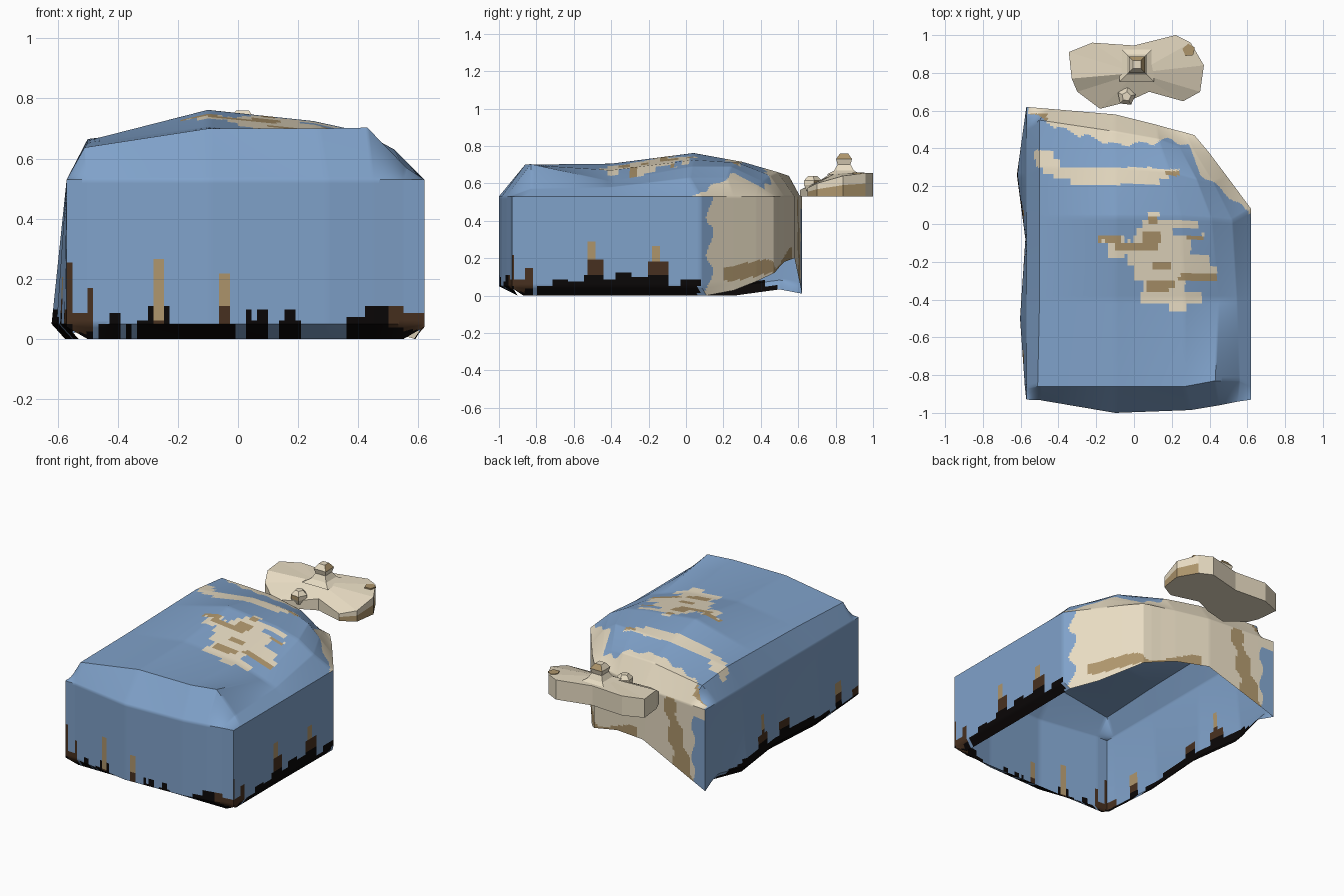
import bpy, bmesh, math
from mathutils import Vector as V

if "Cube" in bpy.data.objects:
    bpy.data.objects.remove(bpy.data.objects["Cube"])

def material(name, rgb):
    m = bpy.data.materials.new(name)
    m.diffuse_color = (*rgb, 1)
    m.use_nodes = True
    m.node_tree.nodes["Principled BSDF"].inputs["Base Color"].default_value = m.diffuse_color
    return m

MATS = [material("blue_paint", (.215, .36, .59)), material("cream", (.80, .71, .54)),
        material("tan", (.42, .30, .148)), material("dark_brown", (.064, .03, .014)),
        material("soot_black", (.003, .002, .002))]
BLUE, CREAM, TAN, BROWN, BLACK = range(5)

def finish(bm, name, smooth=False):
    me = bpy.data.meshes.new(name)
    bm.to_mesh(me)
    bm.free()
    for m in MATS:
        me.materials.append(m)
    ob = bpy.data.objects.new(name, me)
    bpy.context.collection.objects.link(ob)
    if smooth:
        bpy.ops.object.select_all(action='DESELECT')
        ob.select_set(True)
        bpy.context.view_layer.objects.active = ob
        bpy.ops.object.shade_smooth_by_angle(angle=math.radians(40))
    return ob

def interp(x, pts):
    if x <= pts[0][0]:
        return pts[0][1]
    for (a, p), (b, q) in zip(pts, pts[1:]):
        if x <= b:
            return p + (q - p) * (x - a) / (b - a)
    return pts[-1][1]

# --- control net of the draped shell: rim outline plus raised interior ---
FRONT = [(-.57, -.93), (-.5, -.932), (-.1, -1), (.3, -.985), (.45, -.96), (.55, -.94), (.62, -.93)]
BACK = [(-.57, .62), (-.45, .61), (-.1, .58), (.12, .525), (.21, .5), (.27, .485), (.32, .47)]
LEFT_Y = [-.87, -.5, -.08, .26, .5]
RIGHT = [(.62, -.86), (.62, -.4), (.62, .08), (.49, .255), (.40, .375)]
INNER = [
    [(-.51, -.86, .637), (-.1, -.86, .70), (.27, -.86, .70), (.43, -.83, .703), (.56, -.83, .57)],
    [(-.50, -.4, .65), (-.1, -.4, .705), (.27, -.4, .67), (.45, -.4, .61), (.545, -.4, .58)],
    [(-.50, .04, .66), (-.1, .04, .762), (.25, .04, .725), (.41, .03, .69), (.52, .02, .63)],
    [(-.50, .3, .665), (-.1, .3, .715), (.19, .28, .71), (.33, .24, .69), (.42, .22, .63)],
    [(-.50, .55, .64), (-.1, .49, .66), (.13, .45, .64), (.24, .41, .61), (.32, .385, .58)]]
RIM = .53
net = [[V((x, y, RIM)) for x, y in FRONT]]
for ly, row, r in zip(LEFT_Y, INNER, RIGHT):
    net.append([V((-.57, ly, RIM))] + [V(p) for p in row] + [V((*r, RIM))])
net.append([V((x, y, RIM)) for x, y in BACK])

# --- painted patches on the top: (y0, y1, x0, x1) ---
CREAM_SPANS = [(.34, .39, -.53, -.42), (.30, .34, -.52, -.39), (.27, .30, -.48, .10), (.255, .29, .0, .24),
               (.24, .27, -.43, .19), (.21, .24, -.34, .14), (.02, .06, .07, .13), (-.03, .02, .05, .34),
               (-.06, -.03, .02, .2), (-.10, -.055, -.2, -.05), (-.09, -.055, 0, .37), (-.17, -.09, -.13, .30),
               (-.22, -.17, -.03, .40), (-.3, -.22, 0, .44), (-.36, -.3, .05, .27), (-.42, -.36, .04, .36),
               (-.46, -.42, .18, .28)]
TAN_SPANS = [(.255, .28, .17, .24), (0, .04, .07, .12), (-.09, -.055, -.19, -.06), (-.14, -.1, -.1, .12),
             (-.11, -.05, .05, .14), (-.3, -.265, .24, .44), (-.25, -.2, .1, .2), (-.35, -.3, .06, .22),
             (-.09, -.07, .28, .37)]
BACK_EDGE = [(-.57, .6), (-.5, .56), (-.38, .5), (-.1, .42), (.1, .43), (.2, .45), (.29, .41),
             (.35, .27), (.5, .15), (.62, .05)]

def inside(c, spans):
    return any(a < c.y < b and p < c.x < q for a, b, p, q in spans)

def top_colour(c):
    if inside(c, TAN_SPANS):
        return TAN
    if inside(c, CREAM_SPANS):
        return CREAM
    if c.x > -.56 and c.y > interp(c.x, BACK_EDGE) + .012 * math.sin(47 * c.x):
        return TAN if c.x < -.46 and c.y < .585 else CREAM
    return BLUE

# --- grime along the hem: (start, end, black top, brown top, tan top) ---
GRIME_FRONT = [(-.62, -.57, .05, .12, 0), (-.57, -.55, .05, .25, 0), (-.55, -.5, .02, .09, 0), (-.5, -.48, .02, .17, 0),
               (-.46, -.43, .05, 0, 0), (-.43, -.4, .09, 0, 0), (-.38, -.35, .05, 0, 0), (-.33, -.3, .06, 0, 0),
               (-.3, -.275, .11, 0, 0), (-.275, -.25, .045, .06, .27), (-.25, -.225, .11, 0, 0), (-.225, -.055, .045, 0, 0),
               (-.055, -.03, .045, .11, .22), (-.03, 0, .05, 0, 0), (.02, .045, .1, 0, 0), (.045, .065, .065, 0, 0),
               (.065, .1, .1, 0, 0), (.13, .16, .065, 0, 0), (.16, .19, .1, 0, 0), (.19, .215, .065, 0, 0),
               (.36, .42, .075, 0, 0), (.42, .5, .11, 0, 0), (.5, .55, .04, .11, 0), (.55, .62, .03, .08, 0)]
GRIME_RIGHT = [(-.95, -.92, .05, .22, 0), (-.92, -.85, .02, .08, 0), (-.85, -.81, .04, .15, 0), (-.8, -.72, .05, 0, 0),
               (-.72, -.62, .085, 0, 0), (-.62, -.55, .07, 0, 0), (-.55, -.515, .11, 0, 0), (-.515, -.49, .11, .19, .29),
               (-.49, -.45, .11, .19, 0), (-.45, -.38, .09, 0, 0), (-.38, -.3, .12, 0, 0), (-.3, -.2, .1, 0, 0),
               (-.2, -.18, .11, .18, 0), (-.18, -.13, .11, .18, .26), (-.13, -.09, .11, .18, 0),
               (-.09, -.03, .05, 0, 0), (-.03, .07, .085, 0, 0)]
GRIME_LEFT = [(-.93, -.86, .05, .1, 0), (-.86, -.74, .05, 0, 0), (-.74, -.67, .08, .14, .2), (-.6, -.45, .07, 0, 0),
              (-.45, -.22, .1, 0, 0), (-.22, -.12, .12, .17, 0), (-.12, .02, .09, 0, 0), (.02, .05, .12, .17, 0),
              (.05, .08, .12, .19, .29), (.08, .12, .12, .17, 0), (.12, .3, .1, 0, 0), (.3, .42, .08, 0, 0), (.42, .49, .05, 0, 0)]

def grime(t, z, table):
    for a, b, black, brown, tan in table:
        if a <= t < b:
            return BLACK if z < black else BROWN if z < brown else TAN if z < tan else BLUE
    return BLUE

def wall_colour(side, c):
    if side == "front":
        return grime(c.x, c.z, GRIME_FRONT)
    if side == "back":
        w = .015 * math.sin(31 * c.z + 23 * c.x)
        if c.x > .585 + w or (c.x < -.48 + w and c.z < .46):
            return BLUE
        if abs(c.x + .3 + .25 * (.5 - c.z)) < .035 + .08 * (.5 - c.z) + w:
            return TAN
        if -.05 < c.x < .53 and abs(c.z - .135 - .25 * max(0, .25 - c.x)) < .035 + 1.5 * w:
            return TAN
        return CREAM
    return grime(c.y, c.z, GRIME_RIGHT if side == "right" else GRIME_LEFT)

bm = bmesh.new()

def patch(a, b, c, d, nu, nv, colour):
    """Bilinear patch with corners in order, coloured face by face."""
    def at(i, j):
        u, v = i / nu, j / nv
        return a.lerp(b, u).lerp(d.lerp(c, u), v)
    g = [[bm.verts.new(at(i, j)) for i in range(nu + 1)] for j in range(nv + 1)]
    for j in range(nv):
        for i in range(nu):
            f = bm.faces.new((g[j][i], g[j][i + 1], g[j + 1][i + 1], g[j + 1][i]))
            f.material_index = colour(f.calc_center_median())

# --- top surface ---
N = 22
for r in range(6):
    for c in range(6):
        patch(net[r][c], net[r][c + 1], net[r + 1][c + 1], net[r + 1][c], N, N, top_colour)

# --- side walls with a curled, wavy hem ---
LEFT_WAVE = [(-.93, -.57), (-.6, -.61), (-.08, -.575), (.26, -.62), (.62, -.57)]
BACK_HEM = [(-.57, .01), (-.1, .2), (.12, .18), (.32, .12), (.48, .03), (.6, 0)]
path = [("front", p) for p in net[0][:-1]]
path += [("right" if i < 3 else "back", net[i][6]) for i in range(6)]
path += [("back", p) for p in net[6][:0:-1]]
path += [("left", net[i][0]) for i in range(6, 0, -1)]

def lower(i):
    side, p = path[i]
    if side == "back" or (side == "left" and path[i - 1][0] == "back"):
        z = interp(p.x, BACK_HEM)
        s = .03 if p.x > .6 else 0
        return V((p.x, p.y, z + .05)), V((p.x - s, p.y + s, z))
    x = interp(p.y, LEFT_WAVE) if side == "left" else p.x
    low = V((x, p.y, .05))
    if path[i - 1][0] != side:
        return low, V((x, p.y, .04))
    hem_z = interp(p.y, [(.27, 0), (.62, .05)])
    return low + V((0, 0, hem_z)), {"front": V((p.x, -.9, 0)), "right": V((.585, p.y, 0)),
                                    "left": V((x + .045, p.y, hem_z))}[side]

for i, (side, p) in enumerate(path):
    j = (i + 1) % len(path)
    q = path[j][1]
    (l0, h0), (l1, h1) = lower(i), lower(j)
    rule = lambda c, s=side: wall_colour(s, c)
    patch(l0, l1, q, p, N, 40, rule)
    patch(h0, h1, l1, l0, N, 4, rule)
bmesh.ops.remove_doubles(bm, verts=bm.verts, dist=.0003)
finish(bm, "draped_shell", True)

# --- separate lobed slab behind the shell: sloping top, tan lower band at one end ---
SLAB = [(-.33, .77, .65), (-.30, .70, .605), (-.18, .61, .565), (-.04, .645, .58), (.08, .70, .605), (.26, .65, .575),
        (.35, .70, .60), (.37, .84, .64), (.30, .96, .655), (.22, 1.0, .655), (0, .945, .655), (-.22, .96, .655),
        (-.345, .91, .65)]
bm = bmesh.new()
lo, mid, hi = [[bm.verts.new((x, y, .53 + (z - .53) * t)) for x, y, z in SLAB] for t in (0, .55, 1)]
bm.faces.new(lo[::-1])
hub = bm.verts.new((.015, .80, .655))
for i in range(13):
    k = (i + 1) % 13
    bm.faces.new((hi[i], hi[k], hub))
    bm.faces.new((mid[i], mid[k], hi[k], hi[i]))
    bm.faces.new((lo[i], lo[k], mid[k], mid[i])).material_index = TAN if i in (5, 6, 7) else CREAM
for f in bm.faces:
    f.material_index = f.material_index or CREAM
bmesh.ops.recalc_face_normals(bm, faces=bm.faces)
finish(bm, "lobed_slab")

def lathe(name, rings, sides, centre, turn, tan_ring=-1):
    """Stacked rings of (radius, z) joined into a faceted solid."""
    bm = bmesh.new()
    loops = [[bm.verts.new((centre[0] + r * math.cos(turn + math.tau * k / sides),
                            centre[1] + r * math.sin(turn + math.tau * k / sides), z))
              for k in range(sides)] for r, z in rings]
    for n, (a, b) in enumerate(zip(loops, loops[1:])):
        for k in range(sides):
            m = (k + 1) % sides
            bm.faces.new((a[k], a[m], b[m], b[k])).material_index = TAN if n == tan_ring and k % 3 == 0 else CREAM
    bm.faces.new(loops[0][::-1]).material_index = CREAM
    bm.faces.new(loops[-1]).material_index = CREAM
    return finish(bm, name)

# --- flared post with a faceted head, the small front knob and a tan mark ---
lathe("flared_post", [(.13, .648), (.075, .668), (.05, .70)], 4, (.015, .845), math.pi / 4)
lathe("post_head", [(.045, .69), (.06, .73), (.03, .76)], 4, (.015, .845), math.pi / 4, 1)
lathe("front_knob", [(.035, .56), (.05, .59), (.05, .615), (.025, .64)], 5, (-.04, .675), .2, 1)
mark = lathe("slab_mark", [(.035, .65), (.035, .658)], 5, (.29, .92), .4)
mark.data.polygons.foreach_set("material_index", [TAN] * 7)
